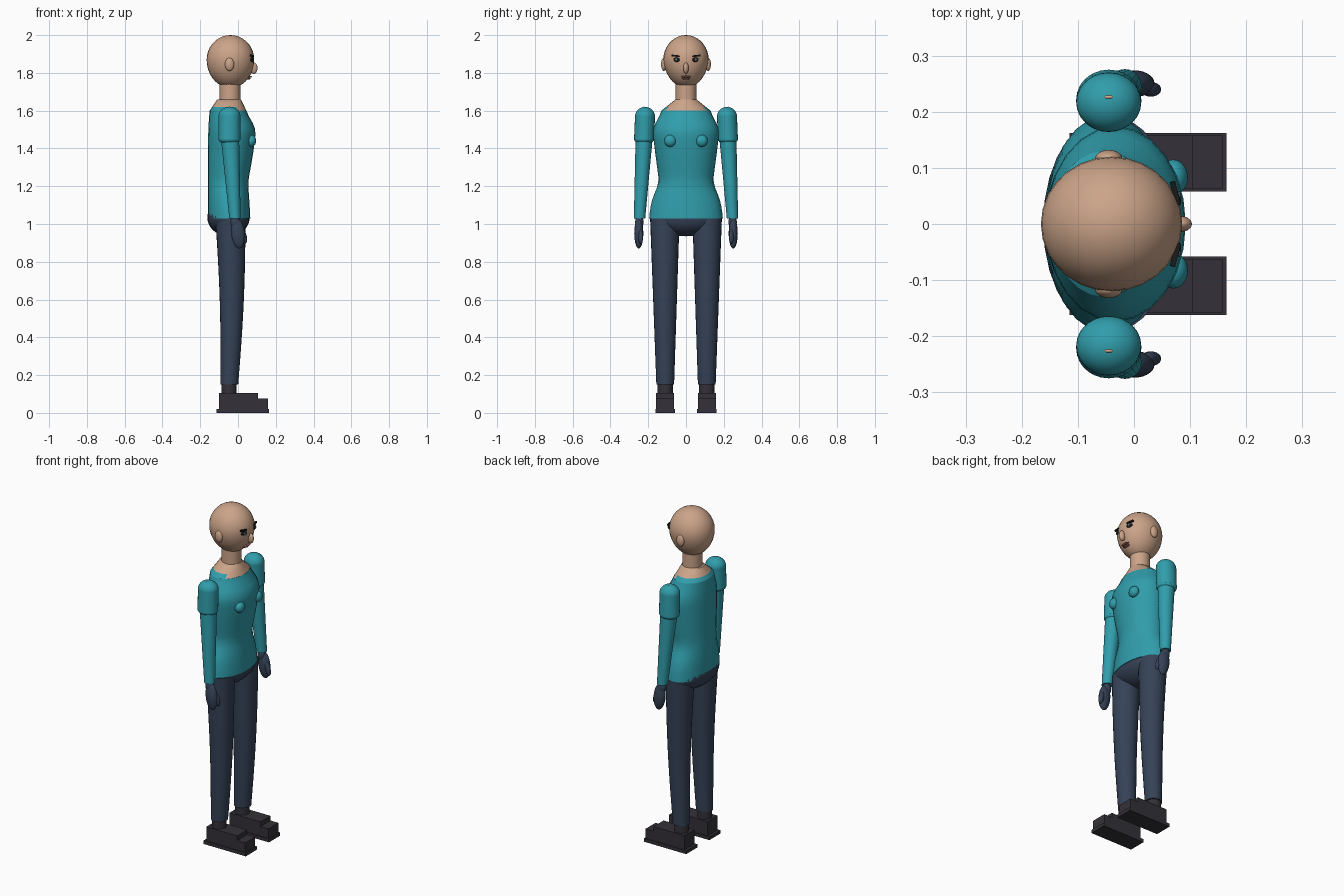
import bpy
import bmesh
from math import sin, cos, pi, sqrt
from mathutils import Matrix, Euler, Vector

if "Cube" in bpy.data.objects:
    bpy.data.objects.remove(bpy.data.objects["Cube"])


def material(name, *colour):
    made = bpy.data.materials.new(name)
    made.diffuse_color = (*colour, 1)
    made.use_nodes = True
    shader = made.node_tree.nodes["Principled BSDF"]
    shader.inputs["Base Color"].default_value = (*colour, 1)
    return made


skin = material("skin", 0.6, 0.37, 0.25)
teal = material("teal shirt", 0.03, 0.34, 0.41)
navy = material("navy trousers", 0.036, 0.055, 0.095)
charcoal = material("charcoal shoes", 0.034, 0.031, 0.04)
black = material("dark brow", 0.01, 0.01, 0.01)
grey = material("grey iris", 0.12, 0.16, 0.2)
rose = material("lips", 0.3, 0.13, 0.1)


def finish(name, bm, *materials, smooth=True):
    bmesh.ops.recalc_face_normals(bm, faces=bm.faces)
    mesh = bpy.data.meshes.new(name)
    bm.to_mesh(mesh)
    bm.free()
    for entry in materials:
        mesh.materials.append(entry)
    part = bpy.data.objects.new(name, mesh)
    bpy.context.collection.objects.link(part)
    if smooth:
        bpy.ops.object.select_all(action="DESELECT")
        part.select_set(True)
        bpy.context.view_layer.objects.active = part
        bpy.ops.object.shade_smooth_by_angle(angle=pi / 4)


def loft(name, bottom, top, shape, *materials, steps=12, sides=24, rule=None):
    """Stack ellipses; shape(t) gives centre x, centre y, radius x, radius y."""
    bm = bmesh.new()
    rings = []
    for step in range(steps + 1):
        t = step / steps
        x, y, rx, ry = shape(t)
        z = bottom + (top - bottom) * t
        angles = [2 * pi * i / sides for i in range(sides)]
        rings.append([bm.verts.new((x + rx * cos(a), y + ry * sin(a), z)) for a in angles])
    for lower, upper in zip(rings, rings[1:]):
        for i in range(sides):
            bm.faces.new((lower[i - 1], lower[i], upper[i], upper[i - 1]))
    bm.faces.new(rings[0])
    bm.faces.new(rings[-1])
    if rule:
        for face in bm.faces:
            face.material_index = rule(face.calc_center_median())
    finish(name, bm, *materials)


def taper(start, end, bow=0):
    """Straight blend of two ellipses, bowed forwards in the middle."""
    a, b = Vector(start), Vector(end)
    return lambda t: a.lerp(b, t) + Vector((bow * sin(pi * t), 0, 0, 0))


def curve(values, t):
    """Smooth curve through evenly spaced values."""
    last = len(values) - 1
    i = min(int(t * last), last - 1)
    u = t * last - i
    p, q = values[i], values[i + 1]
    before, after = values[max(i - 1, 0)], values[min(i + 2, last)]
    leave, arrive = (q - before) / 2, (after - p) / 2
    ease = u * u * (3 - 2 * u)
    return p + (q - p) * ease + u * (1 - u) * (leave * (1 - u) - arrive * u)


def ball(name, centre, radii, paint, turn=(0, 0, 0), chin=0):
    bm = bmesh.new()
    bmesh.ops.create_uvsphere(bm, u_segments=28, v_segments=18, radius=1)
    for vert in bm.verts:
        if vert.co.z < 0:
            vert.co.y *= 1 + chin * vert.co.z / 2
            vert.co.z *= 1 + chin
    bm.transform(Matrix.LocRotScale(Vector(centre), Euler(turn), Vector(radii)))
    finish(name, bm, paint)


def box(name, centre, size, paint, turn=(0, 0, 0)):
    bm = bmesh.new()
    bmesh.ops.create_cube(bm, size=1)
    bm.transform(Matrix.LocRotScale(Vector(centre), Euler(turn), Vector(size)))
    finish(name, bm, paint, smooth=False)


# Head: an egg, longer and narrower towards the chin
HEAD = Vector((-0.04, 0, 1.87))
ball("head", HEAD, (0.126, 0.12, 0.13), skin, chin=0.15)


def on_face(y, z, lift=0):
    """Point on the front of the head, z measured from the eye line."""
    depth = sqrt(1 - (y / 0.12) ** 2 - (z / 0.15) ** 2)
    return HEAD + Vector((0.126 * depth + lift, y, z))


# Nose, lips and neck
ball("nose", on_face(0, -0.045, 0.003), (0.02, 0.014, 0.03), skin)
ball("upper_lip", on_face(0, -0.09), (0.013, 0.028, 0.005), rose)
ball("lower_lip", on_face(0, -0.1), (0.013, 0.023, 0.005), rose)
neck_ring = (-0.042, 0, 0.055, 0.055)
loft("neck", 1.64, 1.75, taper(neck_ring, neck_ring), skin, steps=1)

# Shirt body: hips, waist, chest, shoulders
HALF_WIDTHS = (0.195, 0.18, 0.147, 0.155, 0.167, 0.172, 0.13)
FRONTS = (0.065, 0.06, 0.055, 0.07, 0.085, 0.09, 0.045)


def torso_shape(t):
    front = curve(FRONTS, t)
    back = 0.01 * t ** 6 - 0.16
    return (front + back) / 2, 0, (front - back) / 2, curve(HALF_WIDTHS, t)


loft("shirt_body", 1.03, 1.6, torso_shape, teal, steps=18)

# Bare shoulders, with the shirt reaching higher behind
loft("neckline", 1.6, 1.66, taper((-0.053, 0, 0.097, 0.13), (-0.047, 0, 0.063, 0.055)),
     skin, teal, steps=3, rule=lambda c: int(c.z < 1.62 and c.x < 0))

# Pelvis: a bowl under the shirt
ball("pelvis", (-0.05, 0, 1.035), (0.112, 0.19, 0.1), navy)

for side, s in (("left_", 1), ("right_", -1)):
    # Ears, eyes and brows
    ball(side + "ear", (-0.045, s * 0.117, 1.845), (0.024, 0.015, 0.035), skin)
    ball(side + "eye", on_face(s * 0.05, 0), (0.007, 0.018, 0.012), black, (0, 0, s * 0.4))
    ball(side + "iris", on_face(s * 0.05, 0, 0.005), (0.004, 0.008, 0.007), grey)
    box(side + "brow", on_face(s * 0.055, 0.02, 0.003), (0.01, 0.042, 0.009),
        black, (s * 0.1, 0, s * 0.25))

    # Chest
    ball(side + "chest", (0.07, s * 0.083, 1.44), (0.026, 0.032, 0.032), teal)

    # Upper sleeve: a round shoulder, a straight part and a rounded hem
    shoulder = (-0.045, s * 0.217, 0.058, 0.053)
    hem = (-0.045, s * 0.222, 0.058, 0.053)
    loft(side + "upper_sleeve", 1.45, 1.57, taper(hem, shoulder), teal, steps=1)
    for part, (x, y, rx, ry), z, height in (("shoulder", shoulder, 1.57, 0.05),
                                            ("sleeve_hem", hem, 1.45, 0.03)):
        ball(side + part, (x, y, z), (rx, ry, height), teal)
    ball(side + "shoulder_point", (-0.045, s * 0.226, 1.615), (0.01, 0.004, 0.006), skin)

    # Lower sleeve, drifting outwards and forwards to the wrist
    loft(side + "lower_sleeve", 1.03, 1.45,
         taper((-0.016, s * 0.246, 0.03, 0.03), (-0.042, s * 0.222, 0.048, 0.045)), teal)

    # Gloved hand and thumb
    ball(side + "hand", (0, s * 0.25, 0.95), (0.036, 0.024, 0.08), navy, (0, -0.1, 0))
    ball(side + "wrist", (-0.015, s * 0.247, 1.01), (0.025, 0.022, 0.04), navy)
    ball(side + "thumb", (0.03, s * 0.24, 0.935), (0.016, 0.013, 0.04), navy, (0, -0.25, 0))

    # Trouser leg and ankle
    loft(side + "leg", 0.15, 1.03,
         taper((-0.046, s * 0.11, 0.047, 0.047), (-0.04, s * 0.112, 0.08, 0.078), 0.01), navy)
    ankle_ring = (-0.048, s * 0.11, 0.04, 0.04)
    loft(side + "ankle", 0.09, 0.16, taper(ankle_ring, ankle_ring), charcoal, steps=1)

    # Blocky shoe: sole, upper and lower toe
    for part, back, front, height, width in (("sole", -0.115, 0.165, 0.02, 0.105),
                                             ("shoe_upper", -0.1, 0.105, 0.105, 0.095),
                                             ("shoe_toe", 0.1, 0.158, 0.077, 0.095)):
        box(side + part, ((back + front) / 2, s * 0.11, height / 2),
            (front - back, width, height), charcoal)
